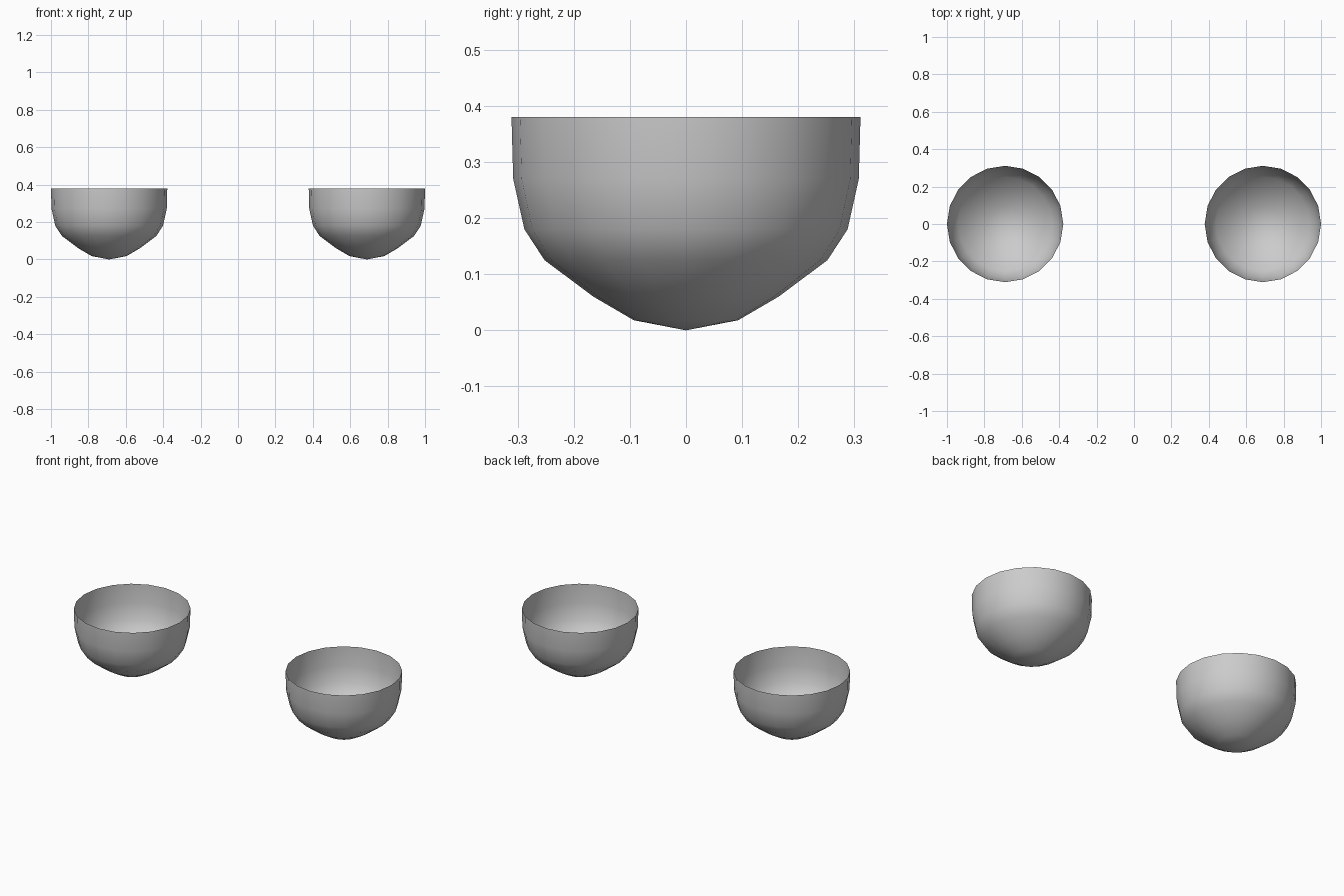
import bpy, bmesh, math

if "Cube" in bpy.data.objects:
    bpy.data.objects.remove(bpy.data.objects["Cube"])

SIDES = 20
# bowl profile: (radius, height) from the bottom point to the open rim
PROFILE = [(0, 0), (0.093, 0.018), (0.165, 0.06), (0.252, 0.125),
           (0.288, 0.18), (0.308, 0.27), (0.311, 0.38)]


def make_bowl(name, x):
    # revolve the profile into a thin open shell
    bm = bmesh.new()
    pts = [bm.verts.new((r, 0, z)) for r, z in PROFILE]
    edges = [bm.edges.new(p) for p in zip(pts, pts[1:])]
    bmesh.ops.spin(bm, geom=pts + edges, cent=(0, 0, 0), axis=(0, 0, 1),
                   angle=math.tau, steps=SIDES, use_duplicate=False)
    bmesh.ops.remove_doubles(bm, verts=bm.verts, dist=0.0005)
    bm.normal_update()
    # outside faces point away from the axis
    flip = [f for f in bm.faces
            if f.normal.x * f.calc_center_median().x
            + f.normal.y * f.calc_center_median().y < 0]
    bmesh.ops.reverse_faces(bm, faces=flip)
    mesh = bpy.data.meshes.new(name)
    bm.to_mesh(mesh)
    bm.free()
    obj = bpy.data.objects.new(name, mesh)
    obj.location.x = x
    bpy.context.collection.objects.link(obj)
    bpy.ops.object.select_all(action='DESELECT')
    obj.select_set(True)
    bpy.context.view_layer.objects.active = obj
    bpy.ops.object.shade_smooth_by_angle(angle=math.radians(40))


# matching pair of bowls
make_bowl("left_bowl", -0.689)
make_bowl("right_bowl", 0.689)
